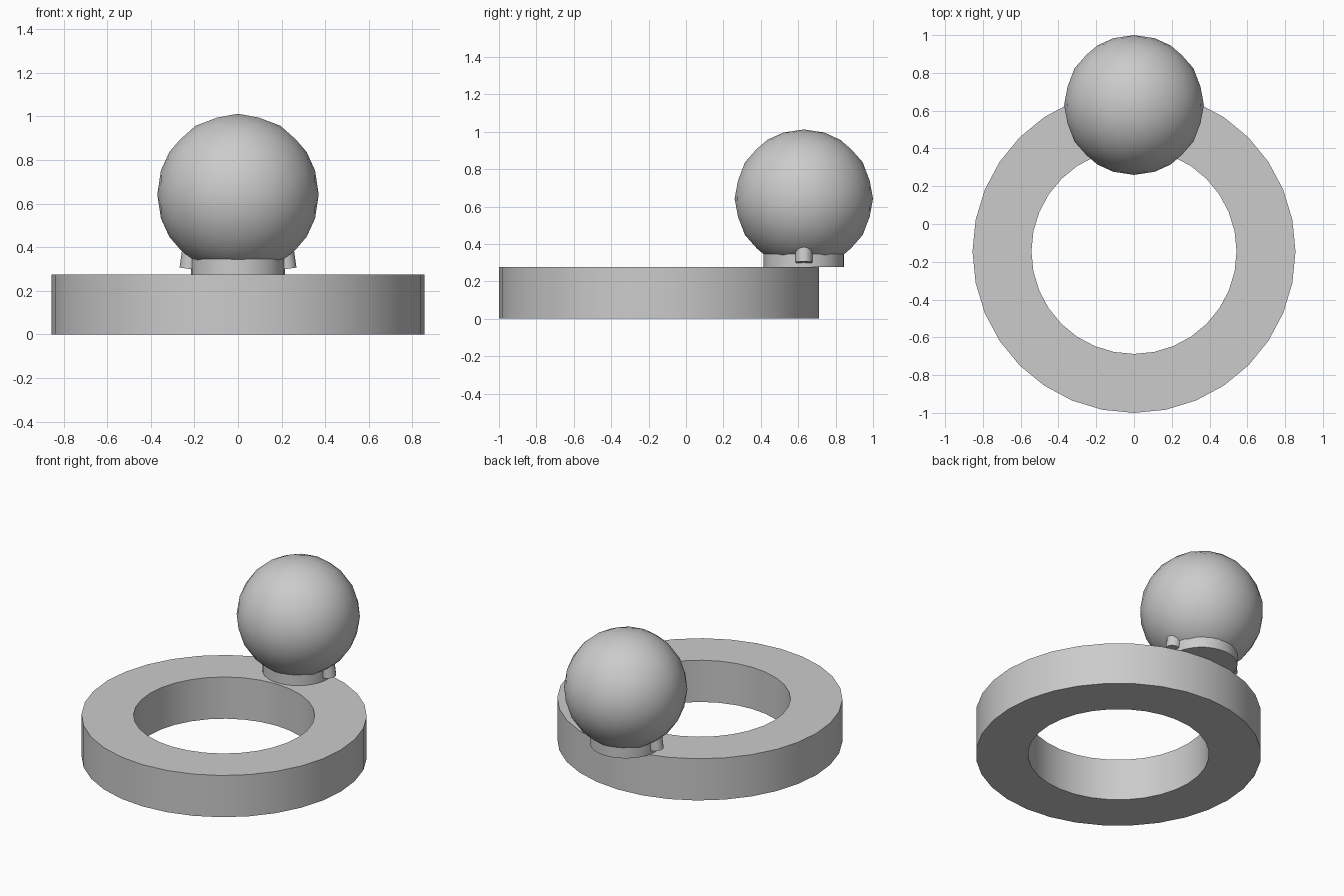
import bpy
import bmesh
import math
from mathutils import Matrix, Vector

cube = bpy.data.objects.get("Cube")
if cube:
    bpy.data.objects.remove(cube, do_unlink=True)

GREY = (0.6, 0.6, 0.6, 1.0)
metal = bpy.data.materials.new("plain_grey")
metal.use_nodes = True
metal.diffuse_color = GREY
metal.node_tree.nodes["Principled BSDF"].inputs["Base Color"].default_value = GREY

BAND_Y, BAND_TOP = -0.145, 0.276
BALL_Y, BALL_Z, BALL_R = 0.63, 0.642, 0.37


def finish(name, bm, location, angle=40):
    """Turn a bmesh into a shaded, coloured object."""
    bmesh.ops.recalc_face_normals(bm, faces=bm.faces)
    mesh = bpy.data.meshes.new(name)
    bm.to_mesh(mesh)
    bm.free()
    mesh.materials.append(metal)
    obj = bpy.data.objects.new(name, mesh)
    bpy.context.collection.objects.link(obj)
    obj.location = location
    bpy.ops.object.select_all(action="DESELECT")
    obj.select_set(True)
    bpy.context.view_layer.objects.active = obj
    bpy.ops.object.shade_smooth_by_angle(angle=math.radians(angle))
    return obj


def cylinder(radius, depth, sides):
    bm = bmesh.new()
    bmesh.ops.create_cone(bm, cap_ends=True, segments=sides,
                          radius1=radius, radius2=radius, depth=depth)
    return bm


# Band: rectangular profile spun into a flat ring
bm = bmesh.new()
inner, outer = 0.543, 0.855
corners = [(inner, 0), (outer, 0), (outer, BAND_TOP), (inner, BAND_TOP)]
verts = [bm.verts.new((0, r, z)) for r, z in corners]
edges = [bm.edges.new((verts[i], verts[(i + 1) % 4])) for i in range(4)]
bmesh.ops.spin(bm, geom=verts + edges, cent=(0, 0, 0), axis=(0, 0, 1),
               angle=math.tau, steps=32, use_merge=True)
bmesh.ops.remove_doubles(bm, verts=bm.verts, dist=0.0001)
finish("band", bm, (0, BAND_Y, 0))

# Ball: icosphere turned so that an edge crosses each axis
bm = bmesh.new()
bmesh.ops.create_icosphere(bm, subdivisions=3, radius=BALL_R)
turn = Matrix.Rotation(math.pi / 2, 3, "Z") @ Matrix.Rotation(-math.atan(2) / 2, 3, "Y")
bmesh.ops.rotate(bm, verts=bm.verts, cent=Vector(), matrix=turn)
finish("ball", bm, (0, BALL_Y, BALL_Z))

# Collar: low seat between band and ball
collar_top = 0.347
finish("collar", cylinder(0.215, collar_top - BAND_TOP, 32),
       (0, BALL_Y, (collar_top + BAND_TOP) / 2))

# Prongs: small pegs leaning in under the ball
for side, label in ((1, "left"), (-1, "right")):
    prong = finish(label + "_prong", cylinder(0.045, 0.12, 16),
                   (side * 0.215, BALL_Y, 0.36))
    prong.rotation_euler.y = -side * math.radians(8)
